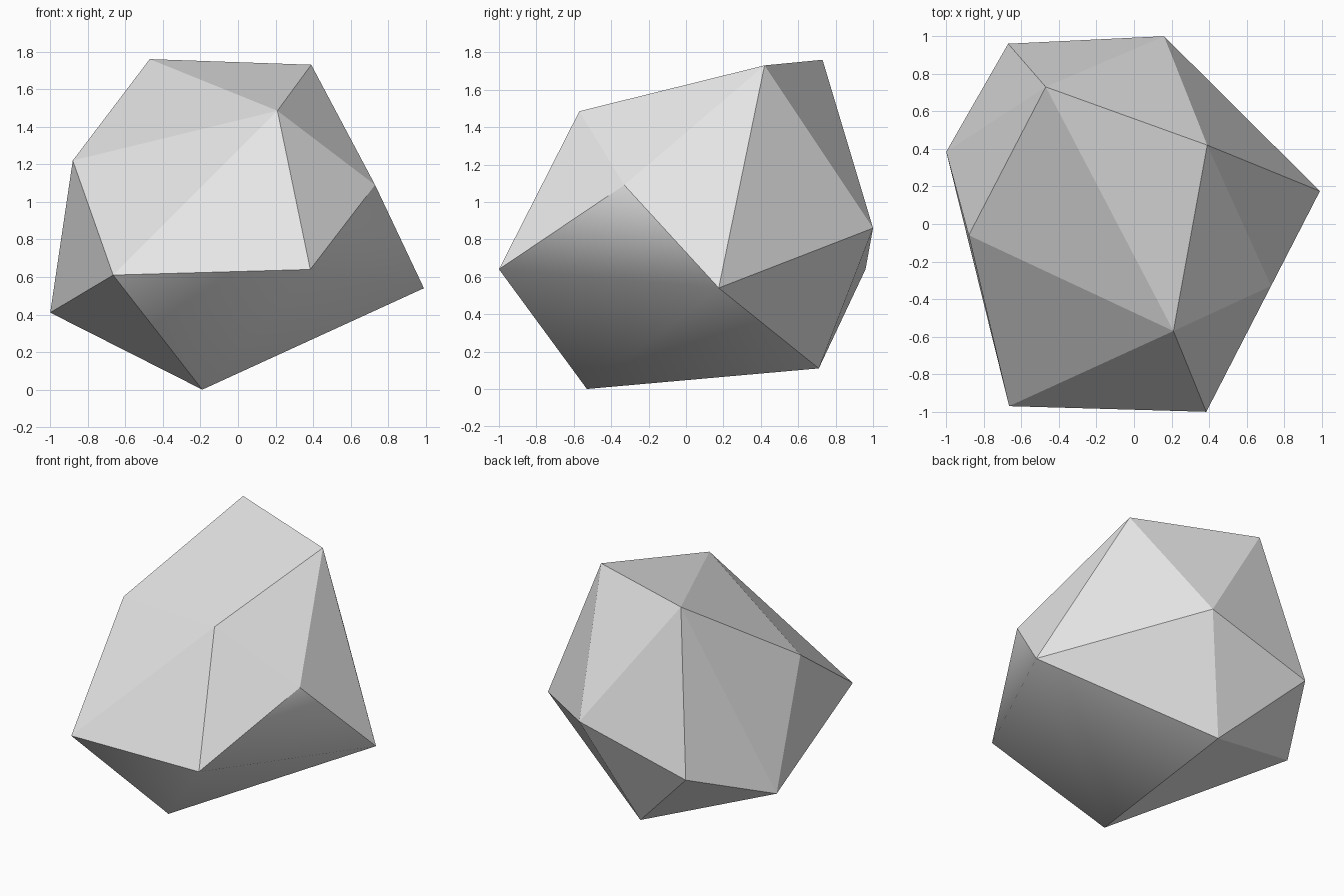
import bpy
import bmesh

if "Cube" in bpy.data.objects:
    bpy.data.objects.remove(bpy.data.objects["Cube"])

# Corner points of the boulder, from the crown down to the base
corners = {
    "A": (-0.47, 0.73, 1.76), "B": (0.39, 0.42, 1.73), "C": (0.21, -0.57, 1.485),
    "D": (-0.88, -0.06, 1.22), "E": (0.73, -0.33, 1.09), "L": (0.16, 1.0, 0.86),
    "K": (-0.67, 0.96, 0.64), "G": (0.385, -1.0, 0.64), "F": (-0.665, -0.97, 0.61),
    "I": (0.99, 0.175, 0.54), "H": (-1.0, 0.385, 0.41), "M": (-0.13, 0.71, 0.11),
    "J": (-0.19, -0.53, 0.0),
}
# Flat facets of the upper, left and rear sides
flat_facets = "ADC ACB BCE CGE CFG CDF DHF FHJ EIB BLA BIL IML LMK ALK AKH AHD HKM HMJ".split()
# Softly blended facets of the undercut right side
soft_facets = "FJG GJI GIE IJM".split()

stone = bpy.data.materials.new("stone_grey")
stone.diffuse_color = (0.8, 0.8, 0.8, 1.0)
stone.use_nodes = True
stone.node_tree.nodes["Principled BSDF"].inputs["Base Color"].default_value = stone.diffuse_color

# Boulder
bm = bmesh.new()
verts = {name: bm.verts.new(co) for name, co in corners.items()}
for facets, smooth in ((flat_facets, False), (soft_facets, True)):
    for facet in facets:
        bm.faces.new([verts[c] for c in facet]).smooth = smooth
bmesh.ops.recalc_face_normals(bm, faces=bm.faces[:])

# Keep a crisp edge wherever a soft facet meets a flat one
for edge in bm.edges:
    edge.smooth = all(f.smooth for f in edge.link_faces)

mesh = bpy.data.meshes.new("boulder")
bm.to_mesh(mesh)
bm.free()
mesh.materials.append(stone)
boulder = bpy.data.objects.new("boulder", mesh)
bpy.context.collection.objects.link(boulder)
